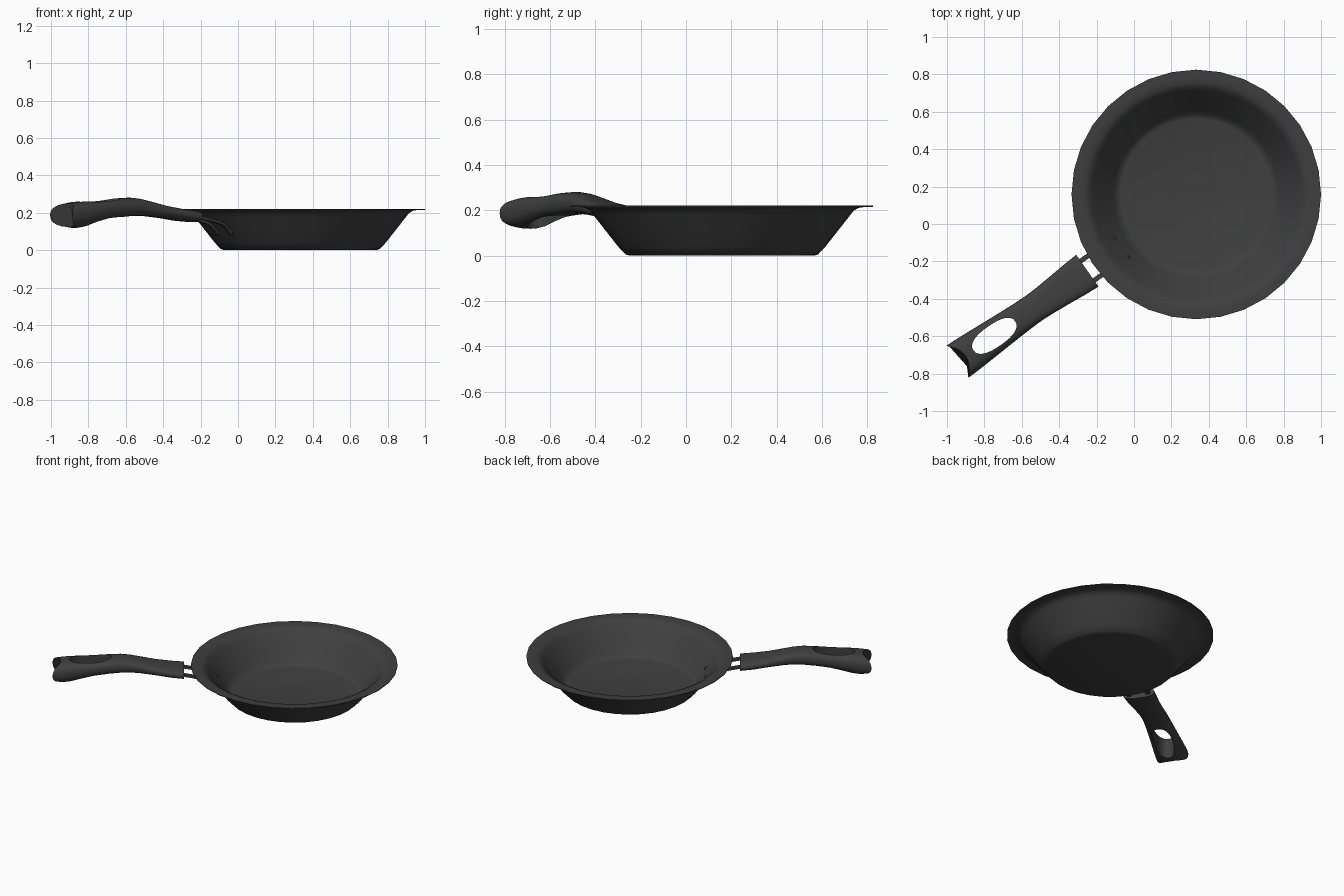
import bpy, bmesh, math
from mathutils import Matrix

if "Cube" in bpy.data.objects:
    bpy.data.objects.remove(bpy.data.objects["Cube"])

PLACE = Matrix.Translation((0.333, 0.158, 0))
AIM = PLACE @ Matrix.Rotation(math.radians(215), 4, 'Z')  # local +x runs along the handle

mat = bpy.data.materials.new("dark_coating")
mat.diffuse_color = (0.05, 0.05, 0.05, 1)
mat.use_nodes = True
mat.node_tree.nodes["Principled BSDF"].inputs["Base Color"].default_value = mat.diffuse_color


def loft(name, rings, matrix, caps=True, loop=False):
    """Skin a list of equal-length closed rings."""
    bm = bmesh.new()
    vr = [[bm.verts.new(p) for p in ring] for ring in rings]
    n = len(rings[0])
    pairs = list(zip(vr, vr[1:])) + ([(vr[-1], vr[0])] if loop else [])
    for a, b in pairs:
        for i in range(n):
            j = (i + 1) % n
            bm.faces.new((a[i], a[j], b[j], b[i]))
    if caps:
        bm.faces.new(vr[0])
        bm.faces.new(vr[-1])
    bmesh.ops.recalc_face_normals(bm, faces=bm.faces)
    bm.transform(matrix)
    me = bpy.data.meshes.new(name)
    bm.to_mesh(me)
    bm.free()
    ob = bpy.data.objects.new(name, me)
    bpy.context.collection.objects.link(ob)
    me.materials.append(mat)
    return ob


def smooth(ob, angle=35):
    bpy.ops.object.select_all(action='DESELECT')
    ob.select_set(True)
    bpy.context.view_layer.objects.active = ob
    bpy.ops.object.shade_smooth_by_angle(angle=math.radians(angle))


# Pan body: outside profile up to the rim, then inside profile down to the floor
profile = [(0.405, 0), (0.425, 0.006), (0.457, 0.040), (0.512, 0.110), (0.567, 0.180),
           (0.582, 0.199), (0.603, 0.211), (0.630, 0.215), (0.667, 0.216), (0.667, 0.221),
           (0.630, 0.221), (0.598, 0.218), (0.575, 0.206), (0.557, 0.185), (0.502, 0.115),
           (0.447, 0.045), (0.425, 0.018), (0.405, 0.012)]
SIDES = 32
pan = loft("pan_body", [[(r * math.cos(2 * math.pi * i / SIDES), r * math.sin(2 * math.pi * i / SIDES), z)
                         for i in range(SIDES)] for r, z in profile], PLACE)
smooth(pan, 40)

# Handle: rounded sections (distance, half width, top, bottom), scooped at the free end
sections = [(0.711, 0.104, 0.212, 0.150), (0.80, 0.098, 0.222, 0.157), (0.90, 0.089, 0.238, 0.171),
            (1.00, 0.081, 0.262, 0.181), (1.06, 0.079, 0.275, 0.184), (1.12, 0.080, 0.281, 0.182),
            (1.20, 0.084, 0.277, 0.175), (1.30, 0.090, 0.269, 0.163), (1.38, 0.095, 0.265, 0.146),
            (1.46, 0.100, 0.262, 0.126), (1.52, 0.103, 0.257, 0.119), (1.56, 0.104, 0.250, 0.124)]


def power(x, e):
    return math.copysign(abs(x) ** e, x)


rings = []
for u, w, top, bot in sections:
    pull = 0.055 * max(0, (u - 1.2) / 0.36)
    ring = []
    for i in range(32):
        a = 2 * math.pi * i / 32
        c, s = power(math.cos(a), 0.7), power(math.sin(a), 0.8)
        ring.append((u - pull * (1 - c * c), w * c, (top + bot) / 2 + (top - bot) / 2 * s))
    rings.append(ring)
handle = loft("handle", rings, AIM)

# Hanging hole cut through the handle
hole = []
for z, grow in ((0.05, 1.1), (0.2, 1.0), (0.35, 1.0)):
    hole.append([(1.318 + 0.136 * grow * power(math.cos(2 * math.pi * i / 32), 0.85),
                  0.060 * grow * power(math.sin(2 * math.pi * i / 32), 0.85), z) for i in range(32)])
cutter = loft("hole_cutter", hole, AIM)
cutter.hide_render = True
mod = handle.modifiers.new("hole", 'BOOLEAN')
mod.operation, mod.object, mod.solver = 'DIFFERENCE', cutter, 'EXACT'
bpy.context.view_layer.objects.active = handle
bpy.ops.object.modifier_apply(modifier="hole")
bpy.data.objects.remove(cutter)
smooth(handle, 40)

# Two metal prongs that follow the pan wall, and the rivets holding them
path = [(0.497, 0.086), (0.530, 0.122), (0.552, 0.140), (0.580, 0.150), (0.660, 0.168), (0.760, 0.186)]
for side, label in ((1, "left"), (-1, "right")):
    v = 0.063 * side
    prong = loft("prong_" + label, [[(u, v - 0.013, z - 0.008), (u, v + 0.013, z - 0.008),
                                     (u, v + 0.013, z + 0.008), (u, v - 0.013, z + 0.008)]
                                    for u, z in path], AIM)
    smooth(prong)
    slope = AIM @ Matrix.Translation((0.493, v, 0.108)) @ Matrix.Rotation(math.radians(-52), 4, 'Y')
    dome = [(0.012, -0.022), (0.012, 0.001), (0.009, 0.006), (0.003, 0.009)]
    rivet = loft("rivet_" + label, [[(r * math.cos(math.pi * i / 6), r * math.sin(math.pi * i / 6), h)
                                     for i in range(12)] for r, h in dome], slope)
    smooth(rivet, 50)
